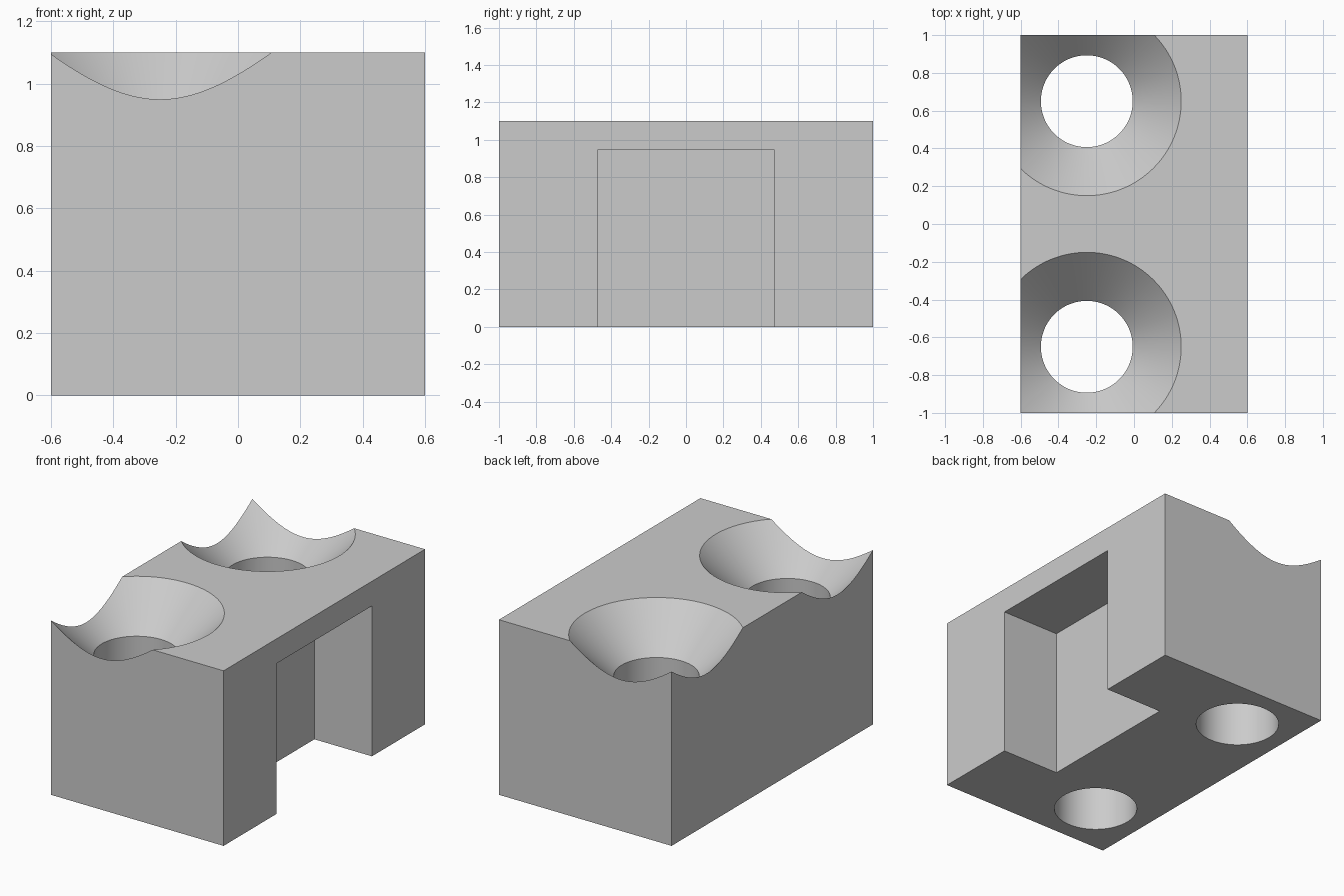
import bpy, bmesh, math
from mathutils import Matrix, Vector

cube = bpy.data.objects.get("Cube")
if cube:
    bpy.data.objects.remove(cube, do_unlink=True)

grey = bpy.data.materials.new("light_grey")
grey.use_nodes = True
colour = (0.6, 0.6, 0.6, 1)
grey.diffuse_color = colour
grey.node_tree.nodes["Principled BSDF"].inputs["Base Color"].default_value = colour


def add_object(name, bm):
    bmesh.ops.recalc_face_normals(bm, faces=bm.faces)
    mesh = bpy.data.meshes.new(name)
    bm.to_mesh(mesh)
    bm.free()
    mesh.materials.append(grey)
    obj = bpy.data.objects.new(name, mesh)
    bpy.context.collection.objects.link(obj)
    return obj


def box(name, low, high):
    low, high = Vector(low), Vector(high)
    bm = bmesh.new()
    bmesh.ops.create_cube(bm, size=1, matrix=Matrix.Translation((low + high) / 2)
                          @ Matrix.Diagonal((high - low).to_4d()))
    return add_object(name, bm)


def lathe(name, profile, centre, steps=128):
    bm = bmesh.new()
    verts = [bm.verts.new((r, 0, z)) for r, z in profile]
    edges = [bm.edges.new(pair) for pair in zip(verts, verts[1:])]
    bmesh.ops.spin(bm, geom=verts + edges, cent=(0, 0, 0), axis=(0, 0, 1),
                   angle=math.tau, steps=steps, use_merge=True)
    bmesh.ops.remove_doubles(bm, verts=bm.verts, dist=1e-5)
    bmesh.ops.translate(bm, verts=bm.verts, vec=centre)
    return add_object(name, bm)


# Main block
height = 1.1
block = box("block", (-0.6, -1, 0), (0.6, 1, height))

# Slot open at the bottom and on the +x side
cutters = [box("slot_cutter", (0.2, -0.473, -0.1), (0.7, 0.473, 0.945))]

# Two through holes with 45 degree countersinks
bore, rim = 0.243, 0.5
profile = [(0, -0.1), (bore, -0.1), (bore, height - rim + bore),
           (rim + 0.1, height + 0.1), (0, height + 0.1)]
for side, y in (("front", -0.65), ("back", 0.65)):
    cutters.append(lathe(side + "_hole_cutter", profile, (-0.25, y, 0)))

bpy.ops.object.select_all(action='DESELECT')
block.select_set(True)
bpy.context.view_layer.objects.active = block
for cutter in cutters:
    cutter.hide_render = True
    cut = block.modifiers.new(cutter.name, 'BOOLEAN')
    cut.operation = 'DIFFERENCE'
    cut.solver = 'EXACT'
    cut.object = cutter
    bpy.ops.object.modifier_apply(modifier=cut.name)
    bpy.data.objects.remove(cutter, do_unlink=True)

bpy.ops.object.shade_smooth_by_angle(angle=math.radians(30))
